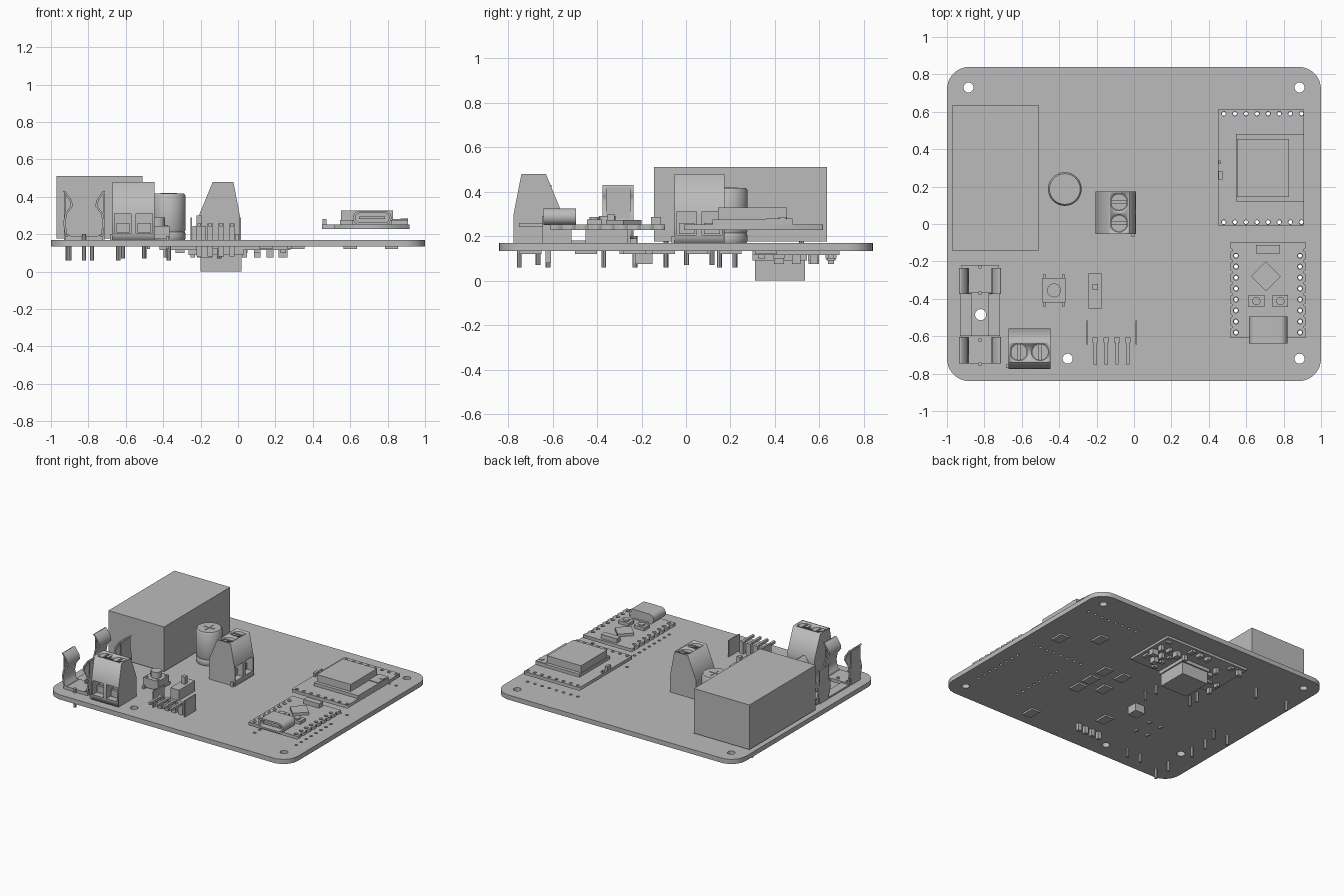
import bpy, bmesh, math, random
from mathutils import Matrix

if "Cube" in bpy.data.objects:
    bpy.data.objects.remove(bpy.data.objects["Cube"])

grey = bpy.data.materials.new("plain grey")
grey.use_nodes = True
grey.diffuse_color = (0.5, 0.5, 0.5, 1)
grey.node_tree.nodes["Principled BSDF"].inputs["Base Color"].default_value = (0.5, 0.5, 0.5, 1)
AXES = {"z": Matrix.Identity(4),
        "y": Matrix(((1, 0, 0, 0), (0, 0, -1, 0), (0, 1, 0, 0), (0, 0, 0, 1))),
        "x": Matrix(((0, 0, 1, 0), (1, 0, 0, 0), (0, 1, 0, 0), (0, 0, 0, 1)))}


def add(name, bm, smooth=False):
    me = bpy.data.meshes.new(name)
    bmesh.ops.recalc_face_normals(bm, faces=bm.faces)
    bm.to_mesh(me)
    bm.free()
    me.materials.clear()
    me.materials.append(grey)
    ob = bpy.data.objects.new(name, me)
    bpy.context.collection.objects.link(ob)
    if smooth:
        bpy.ops.object.select_all(action="DESELECT")
        ob.select_set(True)
        bpy.context.view_layer.objects.active = ob
        bpy.ops.object.shade_smooth_by_angle(angle=math.radians(35))
    return ob


def boxes(name, *items):
    # each item: x0, x1, y0, y1, z0, z1
    bm = bmesh.new()
    for x0, x1, y0, y1, z0, z1 in items:
        m = Matrix.Translation(((x0 + x1) / 2, (y0 + y1) / 2, (z0 + z1) / 2))
        bmesh.ops.create_cube(bm, size=1, matrix=m @ Matrix.Diagonal((x1 - x0, y1 - y0, z1 - z0, 1)))
    return add(name, bm)


def block(x, y, w, d, z0, z1):
    return (x - w / 2, x + w / 2, y - d / 2, y + d / 2, z0, z1)


def cylinder(name, spots, r, z0, z1, segs=24):
    bm = bmesh.new()
    for x, y in spots:
        bmesh.ops.create_cone(bm, cap_ends=True, segments=segs, radius1=r, radius2=r, depth=z1 - z0,
                              matrix=Matrix.Translation((x, y, (z0 + z1) / 2)))
    return add(name, bm, True)


def circle(x, y, r, n=16):
    return [(x + r * math.cos(i * math.tau / n), y + r * math.sin(i * math.tau / n)) for i in range(n)]


def rounded(x0, x1, y0, y1, r, n=8):
    pts = []
    for q, (cx, cy) in enumerate(((x1 - r, y1 - r), (x0 + r, y1 - r), (x0 + r, y0 + r), (x1 - r, y0 + r))):
        for i in range(n + 1):
            a = (q + i / n) * math.pi / 2
            pts.append((cx + r * math.cos(a), cy + r * math.sin(a)))
    return pts


def slab(name, loops, lo, hi, axis="z", smooth=False):
    # filled outline with holes, extruded along an axis
    cu = bpy.data.curves.new(name, "CURVE")
    cu.dimensions, cu.fill_mode, cu.extrude = "2D", "BOTH", (hi - lo) / 2
    for pts in loops:
        sp = cu.splines.new("POLY")
        sp.points.add(len(pts) - 1)
        for p, (u, v) in zip(sp.points, pts):
            p.co = (u, v, 0, 1)
        sp.use_cyclic_u = True
    tmp = bpy.data.objects.new("outline", cu)
    bpy.context.collection.objects.link(tmp)
    dg = bpy.context.evaluated_depsgraph_get()
    me = bpy.data.meshes.new_from_object(tmp.evaluated_get(dg))
    bm = bmesh.new()
    bm.from_mesh(me)
    bpy.data.objects.remove(tmp)
    bpy.data.meshes.remove(me)
    bmesh.ops.remove_doubles(bm, verts=bm.verts, dist=1e-5)
    bmesh.ops.transform(bm, verts=bm.verts, matrix=AXES[axis] @ Matrix.Translation((0, 0, (lo + hi) / 2)))
    return add(name, bm, smooth)


def cut(ob, cutter):
    mod = ob.modifiers.new("cut", "BOOLEAN")
    mod.object, mod.operation, mod.solver = cutter, "DIFFERENCE", "EXACT"
    bpy.context.view_layer.objects.active = ob
    bpy.ops.object.modifier_apply(modifier=mod.name)
    bpy.data.objects.remove(cutter)


# main board with mounting holes and module pin holes
TOP, BOT = 0.168, 0.133
wifi_pins = [(0.48 + i * 0.0593, y) for y in (0.01, 0.59) for i in range(8)]
mcu_pins = [(x, -0.58 + i * 0.0586) for x in (0.545, 0.888) for i in range(8)]
mounts = [(-0.885, 0.73), (0.885, 0.73), (0.885, -0.72), (-0.355, -0.72)]
slab("main_board", [rounded(-1, 1, -0.84, 0.84, 0.12)] + [circle(x, y, 0.027) for x, y in mounts]
     + [circle(-0.82, -0.485, 0.03)] + [circle(x, y, 0.011, 8) for x, y in wifi_pins + mcu_pins], BOT, TOP)

# relay block and capacitor
boxes("relay", (-0.97, -0.51, -0.145, 0.635, 0.176, 0.51))
bm = bmesh.new()
prof = [(0, TOP), (0.085, TOP), (0.09, 0.18), (0.09, 0.2), (0.085, 0.213), (0.09, 0.226),
        (0.09, 0.405), (0.082, 0.417), (0, 0.417)]
vs = [bm.verts.new((r, 0, z)) for r, z in prof]
es = [bm.edges.new(p) for p in zip(vs, vs[1:])]
bmesh.ops.spin(bm, geom=vs + es, cent=(0, 0, 0), axis=(0, 0, 1), angle=math.tau, steps=32)
bmesh.ops.remove_doubles(bm, verts=bm.verts, dist=1e-4)
bmesh.ops.translate(bm, verts=bm.verts, vec=(-0.37, 0.187, 0))
add("capacitor", bm, True)
boxes("capacitor_vent", block(-0.37, 0.187, 0.09, 0.008, 0.41, 0.42), block(-0.37, 0.187, 0.008, 0.09, 0.41, 0.42))


# screw terminals, wire openings facing local -y
def terminal(name, x, y, turn):
    m = Matrix.Translation((x, y, 0)) @ Matrix.Rotation(turn, 4, "Z")
    body = slab(name + "_body", [[(-0.11, TOP), (-0.11, 0.3), (-0.075, 0.48), (0.035, 0.48),
                                  (0.105, 0.31), (0.105, TOP)]], -0.1125, 0.1125, "x")
    cut(body, boxes("cutter", *[block(s * 0.057, -0.1, 0.088, 0.15, 0.205, 0.31) for s in (-1, 1)]))
    cut(body, cylinder("cutter", [(s * 0.057, -0.02) for s in (-1, 1)], 0.046, 0.44, 0.6))
    screws = cylinder(name + "_screws", [(s * 0.057, -0.02) for s in (-1, 1)], 0.044, 0.43, 0.47)
    cut(screws, boxes("cutter", *[block(s * 0.057, -0.02, 0.014, 0.1, 0.45, 0.5) for s in (-1, 1)]))
    clamps = boxes(name + "_clamps", *[block(s * 0.057, -0.06, 0.07, 0.02, 0.21, 0.26) for s in (-1, 1)],
                   block(-0.119, -0.095, 0.014, 0.02, TOP, 0.2))
    pins = cylinder(name + "_pins", [(s * 0.057, 0) for s in (-1, 1)], 0.011, 0.07, TOP, 8)
    for ob in (body, screws, clamps, pins):
        ob.data.transform(m)


terminal("front_terminal", -0.558, -0.665, 0)
terminal("middle_terminal", -0.1, 0.06, math.pi / 2)

# fuse holder: two sprung clips with wavy arms and a shared base
CX = -0.823
wave = [(0.05, 0.18), (0.09, 0.2), (0.1, 0.26), (0.09, 0.31), (0.06, 0.35), (0.065, 0.38), (0.1, 0.43)]
for side, s in (("left", 1), ("right", -1)):
    arm = [(CX + s * u, z) for u, z in wave] + [(CX + s * (u + 0.012), z) for u, z in reversed(wave)]
    for place, y in (("rear", -0.305), ("front", -0.675)):
        slab(f"fuse_{place}_{side}_arm", [arm], -y - 0.07, -y + 0.07, "y")
boxes("fuse_base", *[block(CX, y, 0.2, 0.15, TOP, 0.19) for y in (-0.295, -0.67)],
      *[block(CX + s * 0.104, y, 0.008, 0.11, TOP, 0.42) for s in (-1, 1) for y in (-0.305, -0.675)],
      *[block(CX + s * 0.075, -0.485, 0.065, 0.23, TOP, 0.18) for s in (-1, 1)])

# push button
boxes("button_body", block(-0.428, -0.355, 0.125, 0.13, 0.175, 0.245),
      *[block(-0.428 + s * 0.05, -0.355 + t * 0.07, 0.016, 0.03, 0.12, 0.19) for s in (-1, 1) for t in (-1, 1)])
cylinder("button_studs", [(-0.428 + s * 0.045, -0.355 + t * 0.045) for s in (-1, 1) for t in (-1, 1)], 0.01, 0.24, 0.25, 12)
cylinder("button_plunger", [(-0.428, -0.355)], 0.037, 0.24, 0.29)

# slide switch
boxes("slide_switch", block(-0.207, -0.358, 0.072, 0.188, TOP, 0.245), block(-0.207, -0.337, 0.03, 0.03, 0.24, 0.3))

# side entry plug socket with four bent pins
shell = boxes("socket_shell", (-0.255, 0.015, -0.78, -0.64, 0.18, 0.31))
cut(shell, boxes("cutter", *[block(-0.12 + s * 0.078, -0.75, 0.03, 0.11, 0.25, 0.4) for s in (-1, 1)],
                 (-0.235, -0.005, -0.9, -0.67, 0.2, 0.29)))
boxes("socket_sides", *[block(x, -0.58, 0.008, 0.13, TOP, 0.29) for x in (-0.251, 0.011)])
pin_x = [-0.207 + i * 0.058 for i in range(4)]
boxes("socket_pins", *[block(x, -0.68, 0.018, 0.14, 0.24, 0.258) for x in pin_x],
      *[block(x, -0.62, 0.03, 0.025, 0.08, 0.258) for x in pin_x])

# wireless module on its raised carrier
slab("wireless_carrier", [rounded(0.45, 0.91, -0.01, 0.615, 0.004, 1)] + [circle(x, y, 0.012, 10) for x, y in wifi_pins], 0.228, 0.252)
boxes("wireless_module", (0.545, 0.91, 0.12, 0.48, 0.252, 0.275))
boxes("wireless_shield", (0.55, 0.83, 0.145, 0.455, 0.275, 0.328))
boxes("wireless_antenna", (0.828, 0.908, 0.36, 0.478, 0.275, 0.28))
cylinder("wireless_dot", [(0.888, 0.435)], 0.02, 0.275, 0.284)
boxes("carrier_parts", block(0.462, 0.26, 0.02, 0.045, 0.25, 0.28), block(0.457, 0.33, 0.012, 0.02, 0.25, 0.27))

# controller board with scalloped long edges
right = []
for i in range(8):
    y = -0.58 + i * 0.0586
    right += [(0.918, y - 0.02), (0.918, y + 0.02), (0.908, y + 0.024), (0.908, y + 0.034)]
right = [(0.918, -0.61)] + right + [(0.918, -0.13), (0.918, -0.095)]
left = [(1.433 - x, y) for x, y in reversed(right)]
slab("controller_board", [right + left] + [circle(x, y, 0.014, 10) for x, y in mcu_pins], 0.228, 0.252)
chip = boxes("controller_chip", block(0, 0, 0.113, 0.113, 0.25, 0.272))
chip.data.transform(Matrix.Translation((0.705, -0.28, 0)) @ Matrix.Rotation(math.pi / 4, 4, "Z"))
boxes("controller_parts", block(0.716, -0.135, 0.13, 0.045, 0.25, 0.285),
      *[block(x, -0.412, 0.085, 0.065, 0.25, 0.275) for x in (0.654, 0.782)])
cylinder("controller_buttons", [(0.654, -0.412), (0.782, -0.412)], 0.022, 0.27, 0.285)

# oval data port: shell, back wall and tongue
slab("port_shell", [rounded(0.615, 0.82, 0.25, 0.325, 0.037), rounded(0.628, 0.807, 0.262, 0.313, 0.025)], 0.495, 0.64, "y", True)
slab("port_back", [rounded(0.62, 0.815, 0.255, 0.32, 0.032)], 0.497, 0.52, "y", True)
boxes("port_tongue", block(0.717, -0.57, 0.14, 0.11, 0.28, 0.294))

# underside module: plate, deep stepped box and scattered small parts
boxes("under_plate", (-0.42, 0.28, 0.3, 0.69, 0.115, BOT))
boxes("under_box", (-0.21, 0.03, 0.3, 0.545, 0.09, 0.125), (-0.2, 0.02, 0.31, 0.535, 0.0, 0.1))
random.seed(4)
small = []
for i in range(10):
    for j in range(5):
        x, y = -0.38 + i * 0.069, 0.34 + j * 0.078
        if (x < -0.23 or x > 0.05 or y > 0.57) and random.random() < 0.6:
            small.append(block(x, y, random.uniform(0.02, 0.05), random.uniform(0.02, 0.05),
                               random.choice((0.075, 0.09, 0.1)), 0.12))
boxes("under_parts", *small)

# flat chips and solder pins below the main board
chips = [(0.6, 0.36), (0.82, 0.2), (0.3, 0.05), (0.3, -0.1), (0.3, -0.23), (0.15, -0.14), (0.15, 0.06), (-0.12, -0.45), (0.32, -0.7)]
boxes("under_chips", *[block(x, y, 0.07, 0.1, 0.12, BOT) for x, y in chips], block(-0.18, -0.19, 0.08, 0.08, 0.075, BOT))
pins = [(-0.91, 0.52), (-0.64, 0.52), (-0.78, -0.09), (-0.9, -0.09), (-0.37, 0.15), (-0.37, 0.22)]
pins += [(CX, y) for y in (-0.23, -0.37, -0.62, -0.75)]
cylinder("solder_pins", pins, 0.011, 0.06, 0.2, 8)
